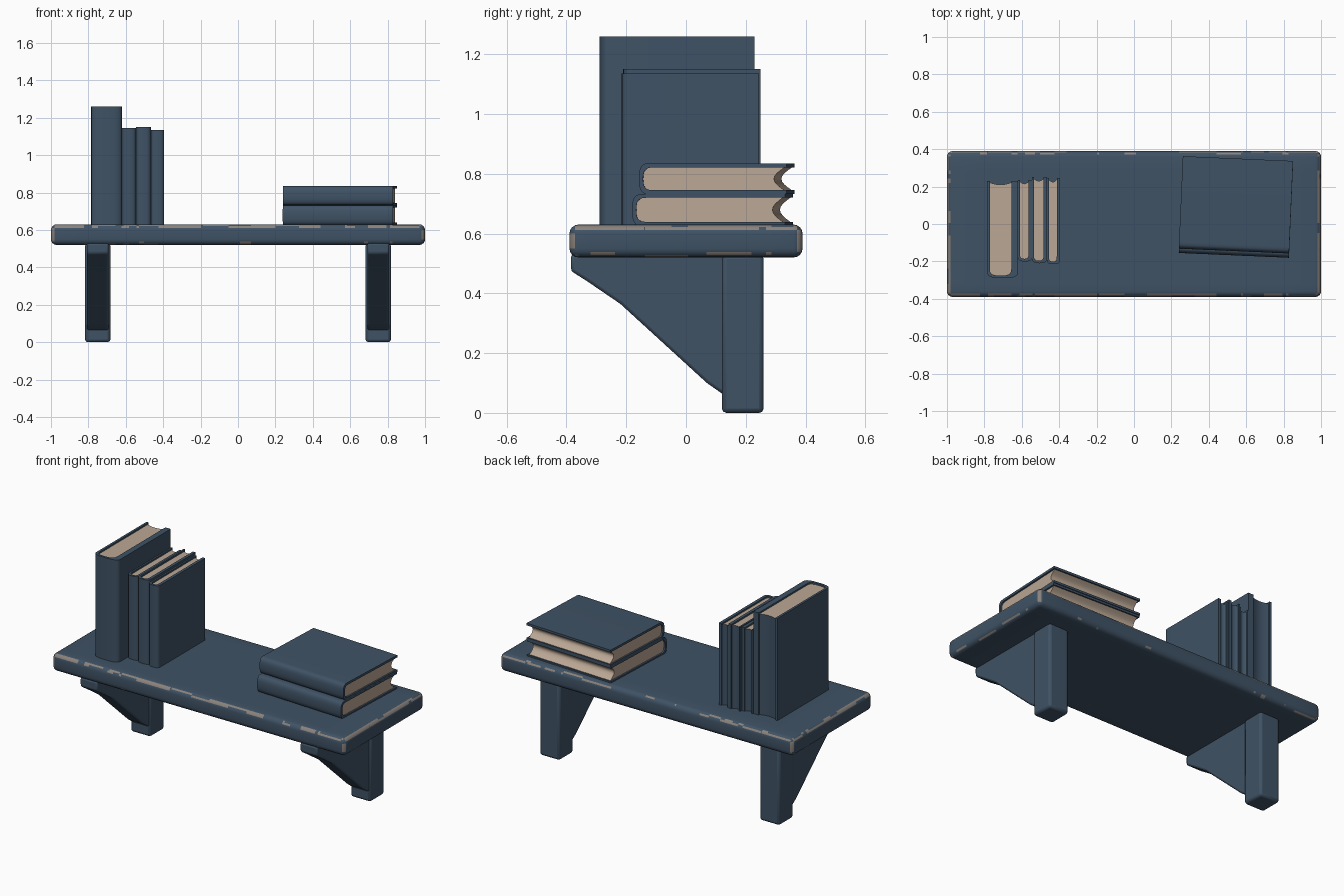
import bpy, bmesh, math, random
from mathutils import Matrix, Vector

random.seed(4)
if "Cube" in bpy.data.objects:
    bpy.data.objects.remove(bpy.data.objects["Cube"])


def material(name, rgb):
    m = bpy.data.materials.new(name)
    m.use_nodes = True
    m.diffuse_color = (*rgb, 1)
    m.node_tree.nodes["Principled BSDF"].inputs["Base Color"].default_value = (*rgb, 1)
    return m


BLUE = material("slate_blue", (0.05, 0.085, 0.13))
PAPER = material("paper_tan", (0.50, 0.39, 0.30))
WORN = material("worn_edge", (0.25, 0.22, 0.20))


def finish(name, bm, mats, bevel=0.0):
    bmesh.ops.recalc_face_normals(bm, faces=bm.faces)
    me = bpy.data.meshes.new(name)
    bm.to_mesh(me)
    bm.free()
    for m in mats:
        me.materials.append(m)
    ob = bpy.data.objects.new(name, me)
    bpy.context.collection.objects.link(ob)
    bpy.ops.object.select_all(action="DESELECT")
    ob.select_set(True)
    bpy.context.view_layer.objects.active = ob
    bpy.ops.object.shade_smooth_by_angle(angle=math.radians(35))
    if bevel:
        mod = ob.modifiers.new("soft_edges", "BEVEL")
        mod.width, mod.segments = bevel, 2
        mod.limit_method, mod.angle_limit = "ANGLE", math.radians(40)
    return ob


def box(x0, x1, y0, y1, z0, z1):
    bm = bmesh.new()
    bmesh.ops.create_cube(bm, size=1)
    for v in bm.verts:
        v.co = Vector(((x0 + x1) / 2 + v.co.x * (x1 - x0),
                       (y0 + y1) / 2 + v.co.y * (y1 - y0),
                       (z0 + z1) / 2 + v.co.z * (z1 - z0)))
    return bm


def prism(profile, w0, w1, place):
    """Extrude a (u, v) outline from w0 to w1; place maps u, v, w to a point."""
    bm = bmesh.new()
    ends = [[bm.verts.new(place(u, v, w)) for u, v in profile] for w in (w0, w1)]
    n = len(profile)
    for i in range(n):
        j = (i + 1) % n
        bm.faces.new((ends[0][i], ends[0][j], ends[1][j], ends[1][i]))
    for ring in ends:
        bm.faces.new(ring)
    return bm


# Shelf board, with chipped paint along its rounded edges
bm = box(-1, 1, -0.39, 0.39, 0.52, 0.63)
bmesh.ops.bevel(bm, geom=bm.edges[:], offset=0.03, segments=4, profile=0.5, affect="EDGES")
for axis, reach, count in ((0, 0.95, 34), (1, 0.35, 14)):
    for _ in range(count):
        co, no = Vector(), Vector()
        co[axis], no[axis] = random.uniform(-reach, reach), 1
        bmesh.ops.bisect_plane(bm, geom=bm.verts[:] + bm.edges[:] + bm.faces[:],
                               plane_co=co, plane_no=no)
bm.normal_update()
for f in bm.faces:
    n = f.normal
    if sorted(abs(c) for c in n)[1] > 0.5:
        chance = 0.12 if n.z < -0.2 else 0.85 if abs(n.x) > 0.3 else 0.55
        f.material_index = int(random.random() < chance)
finish("shelf_board", bm, [BLUE, WORN])

# Brackets: a square post with a tapering gusset in front
GUSSET = [(0.2, 0.53), (-0.385, 0.53), (-0.385, 0.475), (-0.33, 0.44),
          (-0.22, 0.365), (0.07, 0.1), (0.12, 0.065), (0.2, 0.065)]
for side, label in ((1, "left"), (-1, "right")):
    c = 0.75 * side
    finish(label + "_bracket_post", box(c - 0.068, c + 0.068, 0.12, 0.26, 0, 0.53),
           [BLUE], 0.015)
    finish(label + "_bracket_gusset",
           prism(GUSSET, c - 0.058, c + 0.058, lambda u, v, w: (w, u, v)), [BLUE], 0.01)


def spine(u, v0, v1, bulge):
    """Rounded spine curve running from v1 round to v0."""
    pts = []
    for i in range(13):
        a = math.pi * i / 12
        s, c = math.sin(a), math.cos(a)
        pts.append((u + bulge * (1 - abs(s) ** 0.7),
                    (v0 + v1) / 2 + (v1 - v0) / 2 * math.copysign(abs(c) ** 0.7, c)))
    return pts


def book(name, u0, u1, v0, v1, w0, w1, low, high, place, turn=0, blue_fore=False):
    """Cover wrapped round a page block; low and high are the board thicknesses."""
    bulge = min(0.035, (v1 - v0) * 0.4)
    a, b = v0 + low, v1 - high
    inner = spine(u0 + 0.014, a, b, bulge)
    cover = ([(u1, v1)] + spine(u0, v0, v1, bulge) + [(u1, v0), (u1, a)]
             + inner[::-1] + [(u1, b)])
    hollow = 0.012 if blue_fore else 0.035
    fore = [(u1 - 0.008 - hollow * math.sin(math.pi * i / 8), a + (b - a) * i / 8)
            for i in range(9)]
    centre = Vector(place((u0 + u1) / 2, (v0 + v1) / 2, (w0 + w1) / 2))
    rot = Matrix.Rotation(math.radians(turn), 3, "Z")
    for part, outline, inset in (("cover", cover, 0), ("pages", inner + fore, 0.01)):
        bm = prism(outline, w0 + inset, w1 - inset, place)
        bmesh.ops.recalc_face_normals(bm, faces=bm.faces)
        if part == "pages" and blue_fore:
            for f in bm.faces:
                f.material_index = int(f.normal.y > 0.4)
        bmesh.ops.rotate(bm, verts=bm.verts, cent=centre, matrix=rot)
        finish(name + "_" + part, bm, [BLUE] if part == "cover" else [PAPER, BLUE])


def upright(u, v, w):
    return (v, u, w)


def flat(u, v, w):
    return (w, u, v)


# Standing books, spines to the front
book("tall_book", -0.29, 0.23, -0.785, -0.62, 0.62, 1.26, 0.014, 0.036, upright, 0, True)
for i, (x0, x1, y0, y1, top) in enumerate(((-0.62, -0.545, -0.2, 0.235, 1.145),
                                           (-0.545, -0.465, -0.21, 0.25, 1.15),
                                           (-0.465, -0.395, -0.215, 0.245, 1.135))):
    book("standing_book_%d" % (i + 1), y0, y1, x0, x1, 0.62, top,
         0.01, 0.018, upright, 0, True)

# Stacked books lying flat
book("lower_flat_book", -0.168, 0.345, 0.625, 0.732, 0.25, 0.84, 0.014, 0.012, flat, -2.5)
book("upper_flat_book", -0.145, 0.35, 0.732, 0.835, 0.25, 0.84, 0.013, 0.014, flat, -2.5)
